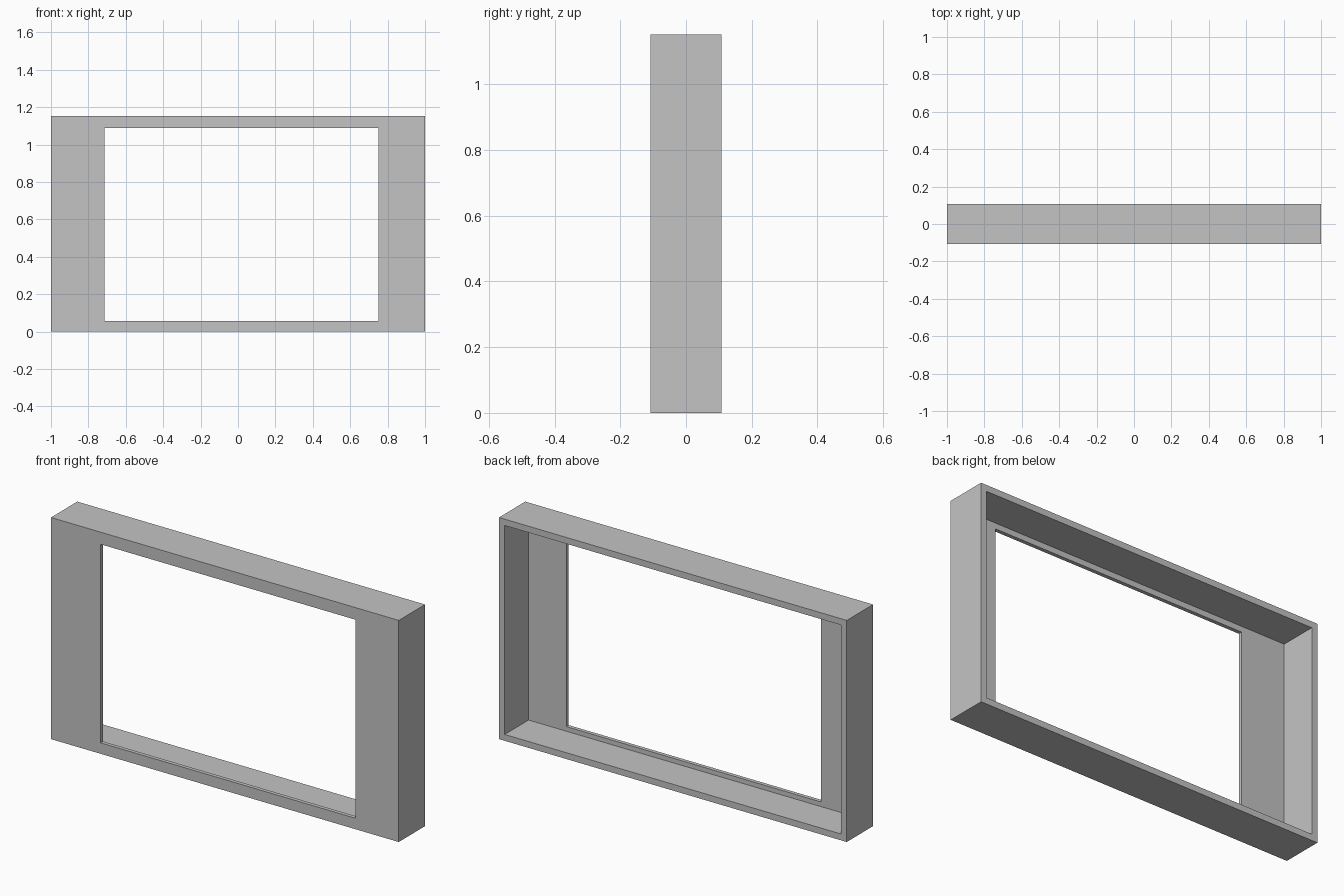
import bpy
import bmesh

# Remove the default cube
cube = bpy.data.objects.get("Cube")
if cube:
    bpy.data.objects.remove(cube, do_unlink=True)

# Main dimensions
HALF_WIDTH, HALF_DEPTH, HEIGHT = 1.0, 0.108, 1.152
WALL = 0.033
PANEL = 0.02
WINDOW = (-0.714, 0.75, 0.057, 1.089)

# Plain grey material
grey = bpy.data.materials.new("plain_grey")
grey.use_nodes = True
colour = (0.55, 0.55, 0.55, 1.0)
grey.diffuse_color = colour
grey.node_tree.nodes["Principled BSDF"].inputs["Base Color"].default_value = colour


def add_ring(bm, bounds, y):
    """Four corners of an upright rectangle at depth y."""
    x0, x1, z0, z1 = bounds
    corners = ((x0, z0), (x1, z0), (x1, z1), (x0, z1))
    return [bm.verts.new((x, y, z)) for x, z in corners]


outer = (-HALF_WIDTH, HALF_WIDTH, 0, HEIGHT)
inner = (-HALF_WIDTH + WALL, HALF_WIDTH - WALL, WALL, HEIGHT - WALL)
front, back = -HALF_DEPTH, HALF_DEPTH
panel_back = front + PANEL

# Rings run round the section: outer walls, rear rim, recess, thin front panel, window
bm = bmesh.new()
rings = [add_ring(bm, bounds, y) for bounds, y in (
    (outer, front), (outer, back),
    (inner, back), (inner, panel_back),
    (WINDOW, panel_back), (WINDOW, front),
)]
for i, ring in enumerate(rings):
    following = rings[(i + 1) % len(rings)]
    for j in range(4):
        k = (j + 1) % 4
        bm.faces.new((ring[j], ring[k], following[k], following[j]))
bmesh.ops.recalc_face_normals(bm, faces=bm.faces[:])

# Hollow-backed frame with an off-centre window
mesh = bpy.data.meshes.new("window_frame")
bm.to_mesh(mesh)
bm.free()
mesh.materials.append(grey)
frame = bpy.data.objects.new("window_frame", mesh)
bpy.context.collection.objects.link(frame)
